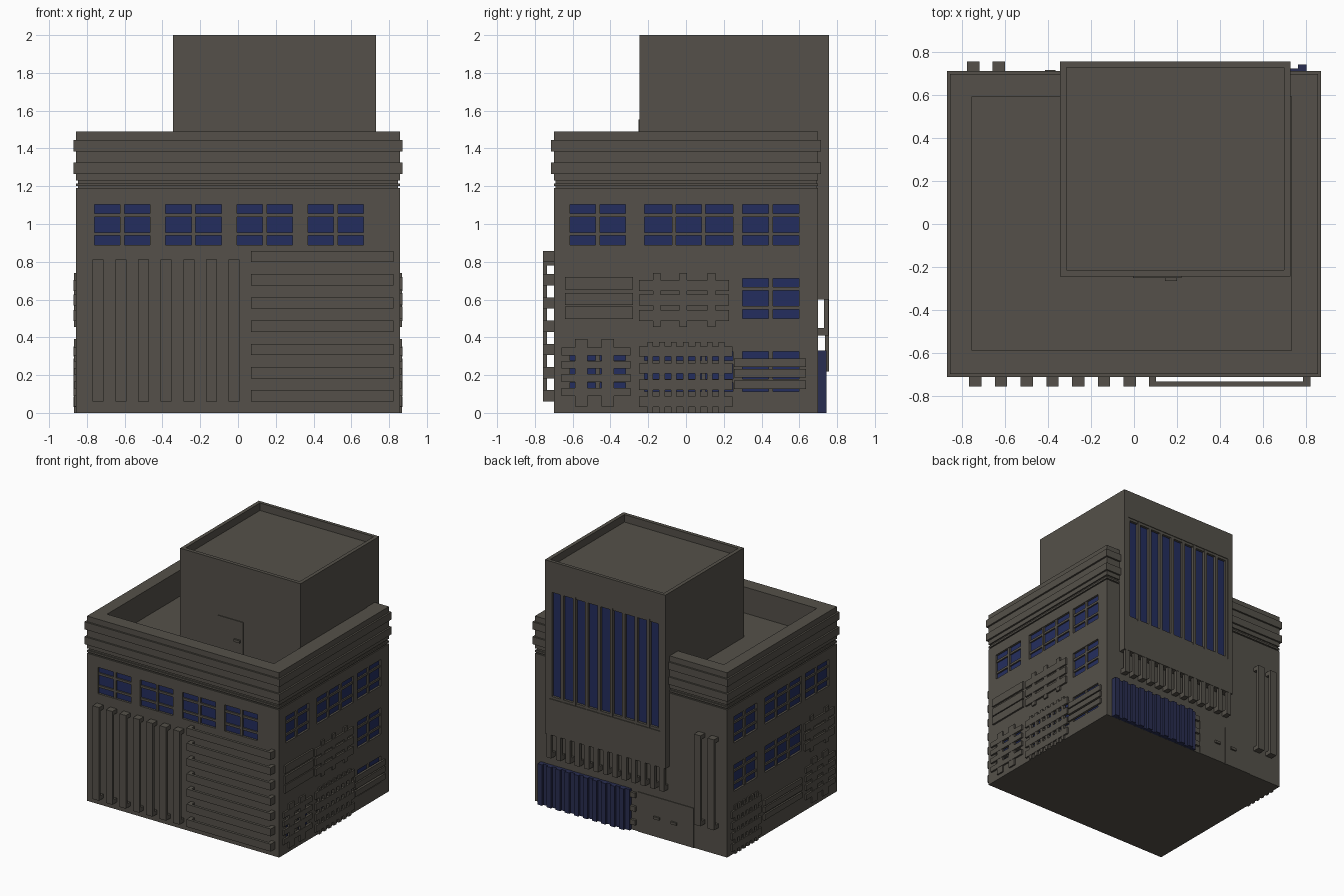
import bpy, bmesh

if "Cube" in bpy.data.objects:
    bpy.data.objects.remove(bpy.data.objects["Cube"])


def material(name, rgb):
    m = bpy.data.materials.new(name)
    m.diffuse_color = (*rgb, 1)
    m.use_nodes = True
    m.node_tree.nodes["Principled BSDF"].inputs["Base Color"].default_value = m.diffuse_color
    return m


WALL = material("dark stone", (0.089, 0.081, 0.067))
GLASS = material("blue glass", (0.0175, 0.027, 0.112))
SHUTTER = material("slate blue", (0.022, 0.027, 0.082))


def boxes(name, items, mat=WALL):
    """One object made of axis boxes (x0, x1, y0, y1, z0, z1)."""
    bm = bmesh.new()
    for x0, x1, y0, y1, z0, z1 in items:
        v = bmesh.ops.create_cube(bm, size=1)["verts"]
        bmesh.ops.scale(bm, verts=v, vec=(x1 - x0, y1 - y0, z1 - z0))
        bmesh.ops.translate(bm, verts=v, vec=((x0 + x1) / 2, (y0 + y1) / 2, (z0 + z1) / 2))
    me = bpy.data.meshes.new(name)
    bm.to_mesh(me)
    bm.free()
    me.materials.append(mat)
    ob = bpy.data.objects.new(name, me)
    bpy.context.collection.objects.link(ob)
    return ob


def ring(ox, oy, ix0, ix1, iy0, iy1, z0, z1):
    """Rectangular ring: outer box (ox, oy are ranges), inner opening."""
    return [(ox[0], ox[1], oy[0], iy0, z0, z1), (ox[0], ox[1], iy1, oy[1], z0, z1),
            (ox[0], ix0, iy0, iy1, z0, z1), (ix1, ox[1], iy0, iy1, z0, z1)]


def cut(ob, cutter):
    mod = ob.modifiers.new("recess", "BOOLEAN")
    mod.operation, mod.solver, mod.object = "DIFFERENCE", "EXACT", cutter
    cutter.hide_render = True
    cutter.hide_set(True)


X, Y = 0.857, 0.70
D = 0.02  # window recess depth


def on_wall(side, a0, a1, z0, z1, d0, d1):
    """Box on a wall; a runs along it, d is distance out from its face."""
    if side == "front":
        return (a0, a1, -Y - d1, -Y - d0, z0, z1)
    if side == "back":
        return (a0, a1, Y + d0, Y + d1, z0, z1)
    if side == "right":
        return (X + d0, X + d1, a0, a1, z0, z1)
    return (-X - d1, -X - d0, a0, a1, z0, z1)


# Main block with two shallow grooves
body = boxes("main_block", [(-X, X, -Y, Y, 0, 1.19)])
g = 0.01
boxes("cornice_grooves", [
    (-X + g, X - g, -Y + g, Y - g, 1.19, 1.23),
    (-X, X, -Y, Y, 1.2, 1.215), (-X, X, -Y, Y, 1.23, 1.28)])

# Parapet and its two projecting bands
inner = (-0.755, 0.735, -0.59, 0.595)
boxes("parapet", ring((-X, X), (-Y, Y), *inner, 1.28, 1.49))
b = 0.014
for i, (z0, z1) in enumerate([(1.265, 1.325), (1.385, 1.445)]):
    boxes(f"cornice_band_{i}", ring((-X - b, X + b), (-Y - b, Y + b),
                                   -X + .01, X - .01, -Y + .01, Y - .01, z0, z1))

# Windows: (wall, start, end, bottom, panes across)
windows = [("front", a, a + 0.295, 0.89, 2) for a in (-0.76, -0.383, -0.006, 0.37)]
COLS = [(-0.615, -0.32, 2), (-0.22, 0.25, 3), (0.30, 0.597, 2)]
for a0, a1, n in COLS:
    windows += [("right", a0, a1, 0.89, n), ("right", a0, a1, 0.112, n)]
    windows += [("left", -a1, -a0, 0.89, n)]
windows += [("right", 0.30, 0.597, 0.50, 2),
            ("left", 0.32, 0.615, 0.50, 2), ("left", -0.25, 0.22, 0.50, 3)]
holes, panes, bars = [], [], []
for side, a0, a1, z0, n in windows:
    z1 = z0 + 0.212
    holes.append(on_wall(side, a0, a1, z0, z1, -D, 0.05))
    panes.append(on_wall(side, a0, a1, z0, z1, -D - 0.005, -D + 0.003))
    for k in range(1, n):
        c = a0 + (a1 - a0) * k / n
        bars.append(on_wall(side, c - 0.011, c + 0.011, z0, z1, -D, -0.004))
    for f in (0.27, 0.74):
        c = z0 + 0.212 * f
        bars.append(on_wall(side, a0, a1, c - 0.009, c + 0.009, -D, -0.006))
cut(body, boxes("window_cutter", holes))
boxes("window_glass", panes, GLASS)
boxes("window_bars", bars)


# Rails held off the wall by a block at each end
def rail(side, a0, a1, z0, z1, upright):
    out = [on_wall(side, a0, a1, z0, z1, 0.035, 0.057)]
    t = 0.033
    if upright:
        ends = [(a0, a1, z0, z0 + t), (a0, a1, z1 - t, z1)]
    else:
        ends = [(a0, a0 + t, z0, z1), (a1 - t, a1, z0, z1)]
    return out + [on_wall(side, *e, -0.005, 0.036) for e in ends]


uprights, levels, pipes = [], [], []
for i in range(7):
    c = -0.74 + 0.12 * i
    uprights += rail("front", c - 0.029, c + 0.029, 0.06, 0.812, True)
    c = 0.09 + 0.123 * i
    levels += rail("front", 0.07, 0.822, c - 0.03, c + 0.03, False)
for c in (-0.75, -0.63):
    pipes += rail("back", c - 0.029, c + 0.029, 0.22, 0.95, True)
boxes("front_upright_rails", uprights)
boxes("front_level_rails", levels)
boxes("back_pipes", pipes)


# Thin lattices on the side walls
def lattice(name, side, a0, a1, zs, h, cols=(), w=0, z0=0, z1=0):
    out = [on_wall(side, a0, a1, z - h / 2, z + h / 2, -0.005, 0.014) for z in zs]
    out += [on_wall(side, c - w / 2, c + w / 2, z0, z1, -0.005, 0.012) for c in cols]
    boxes(name, out)


coarse = ((0.325, 0.255, 0.185, 0.11), 0.042)
fine = ((0.325, 0.235, 0.15, 0.06), 0.055)
strips = ((0.15, 0.21, 0.265), 0.045)
middle = ((0.675, 0.597, 0.515), 0.058)
lattice("right_coarse_lattice", "right", -0.66, -0.295, *coarse, (-0.555, -0.415), 0.065, 0.035, 0.39)
lattice("right_fine_lattice", "right", -0.25, 0.245, *fine,
        [-0.19 + 0.063 * i for i in range(7)], 0.03, 0, 0.375)
lattice("right_low_strips", "right", 0.255, 0.635, *strips)
lattice("right_mid_strips", "right", -0.64, -0.28, (0.53, 0.603, 0.687), 0.065)
lattice("right_mid_lattice", "right", -0.25, 0.228, *middle, (-0.155, -0.015, 0.135), 0.04, 0.455, 0.74)
lattice("left_fine_lattice", "left", 0.28, 0.65, *fine,
        [0.33 + 0.054 * i for i in range(6)], 0.028, 0, 0.39)
lattice("left_low_strips", "left", -0.24, 0.24, *strips)
lattice("left_coarse_lattice", "left", -0.66, -0.29, *coarse, (-0.54, -0.40), 0.065, 0.035, 0.39)
lattice("left_mid_lattice", "left", -0.65, -0.28, *middle, (-0.56, -0.37), 0.045, 0.455, 0.74)

# Tower with recessed roof and tall back window
TY = 0.757
tower = boxes("tower", [(-0.345, 0.73, -0.245, TY, 0.6, 1.94)])
boxes("tower_parapet", ring((-0.345, 0.73), (-0.245, TY), -0.315, 0.70, -0.215, 0.73, 1.94, 2.0))
wx0, wx1, wz0, wz1 = -0.30, 0.69, 0.89, 1.77
cut(tower, boxes("tower_window_cutter", [(wx0, wx1, TY - 0.03, TY + 0.05, wz0, wz1)]))
boxes("tower_glass", [(wx0, wx1, TY - 0.035, TY - 0.026, wz0, wz1)], GLASS)
pitch = (wx1 - wx0) / 9
boxes("tower_mullions",
      [(wx0 + pitch * i - 0.013, wx0 + pitch * i + 0.013, TY - 0.03, TY - 0.004, wz0, wz1)
       for i in range(1, 9)]
      + [(wx0, wx0 + 0.02, TY - 0.03, TY - 0.006, wz0, wz1),
         (wx1 - 0.02, wx1, TY - 0.03, TY - 0.006, wz0, wz1),
         (wx0, wx1, TY - 0.03, TY - 0.006, wz1 - 0.02, wz1),
         (wx0, wx1, TY - 0.03, TY - 0.006, wz0, wz0 + 0.02)])

# Hooked ribs below the tower
ribs = []
for i in range(13):
    c = -0.31 + 1.005 * i / 12
    ribs += [on_wall("back", c - 0.021, c + 0.021, 0.41, 0.61, 0.03, 0.055),
             on_wall("back", c - 0.021, c + 0.021, 0.41, 0.45, -0.005, 0.031)]
boxes("hooked_ribs", ribs)

# Folded shutter at ground level, with small hinge blocks beside it
n = 20
s = 0.81 / n
boxes("folded_shutter", [on_wall("back", -0.005 + s * i, -0.005 + s * (i + 1), 0, 0.33,
                                 0 if i % 2 else 0.002, 0.043 if i % 2 else 0.024)
                         for i in range(n)], SHUTTER)
boxes("shutter_hinges", [on_wall("back", -0.05, 0.0, z, z + 0.04, -0.005, 0.02)
                         for z in (0.05, 0.16, 0.27)])

# Doors and handles
boxes("back_doors", [on_wall("back", -0.56, -0.317, 0, 0.32, -0.005, 0.005),
                     on_wall("back", -0.313, -0.065, 0, 0.32, -0.005, 0.005)])
boxes("back_door_handles", [on_wall("back", c - 0.025, c + 0.025, 0.145, 0.165, 0, 0.018)
                            for c in (-0.39, -0.235)])
boxes("roof_door", [(-0.005, 0.222, -0.251, -0.24, 1.28, 1.553)])
boxes("roof_door_handle", [(0.145, 0.2, -0.265, -0.245, 1.385, 1.405)])
